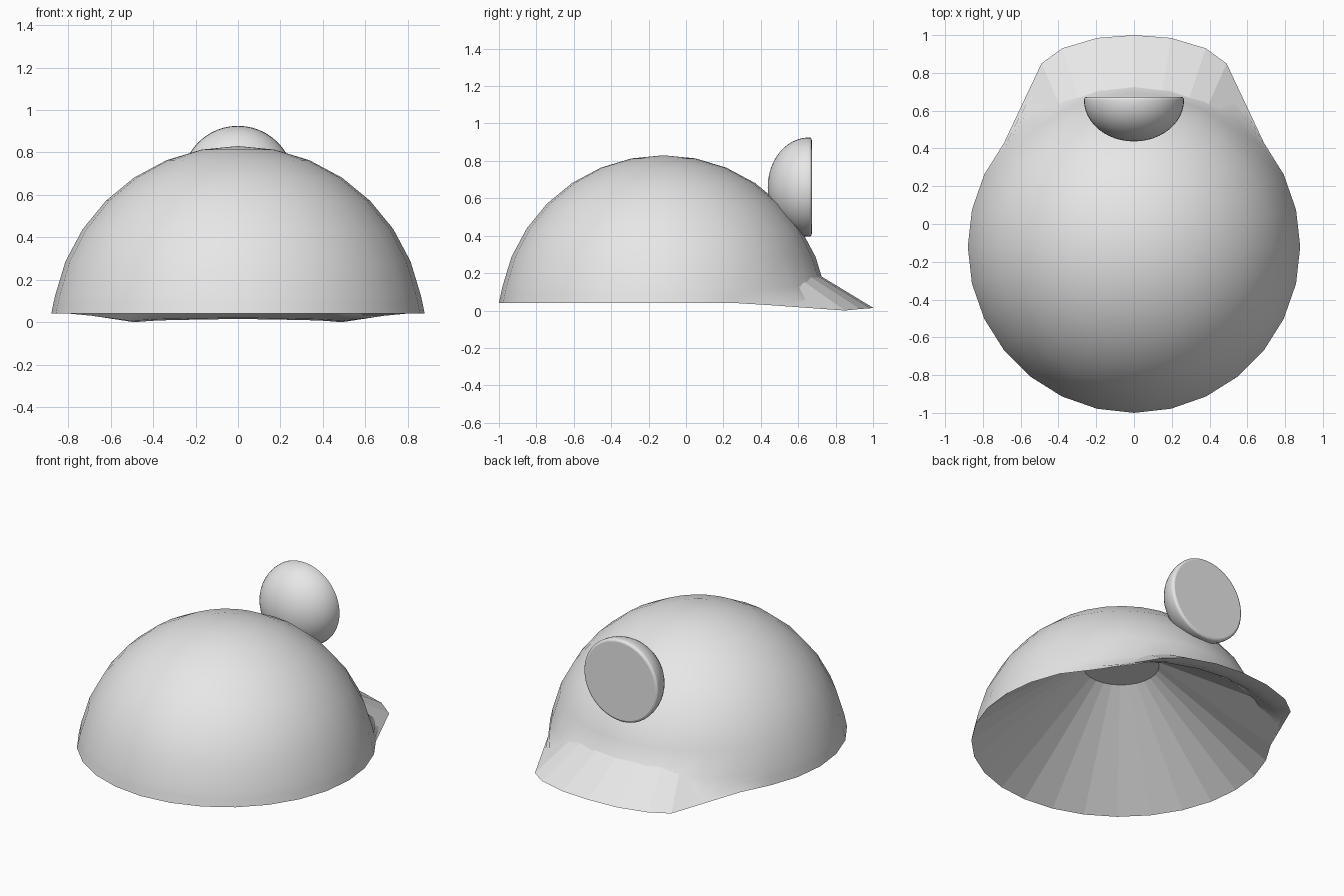
import bpy, bmesh
from math import sin, cos, pi, radians
from mathutils import Vector

if "Cube" in bpy.data.objects:
    bpy.data.objects.remove(bpy.data.objects["Cube"])

grey = bpy.data.materials.new("plain_grey")
grey.use_nodes = True
grey.diffuse_color = (0.8, 0.8, 0.8, 1)
grey.node_tree.nodes["Principled BSDF"].inputs["Base Color"].default_value = (0.8, 0.8, 0.8, 1)


def skin(name, pole, rings, is_flat):
    """Skin rings of points, from a pole point to a flat cap on the last ring."""
    bm = bmesh.new()
    tip = bm.verts.new(pole)
    rows = [[bm.verts.new(p) for p in ring] for ring in rings]
    n = len(rows[0])
    for i in range(n):
        k = (i + 1) % n
        bm.faces.new((tip, rows[0][i], rows[0][k]))
        for a, b in zip(rows, rows[1:]):
            bm.faces.new((a[i], b[i], b[k], a[k]))
    bm.faces.new(rows[-1])
    bmesh.ops.recalc_face_normals(bm, faces=bm.faces)
    mesh = bpy.data.meshes.new(name)
    bm.to_mesh(mesh)
    bm.free()
    ob = bpy.data.objects.new(name, mesh)
    bpy.context.collection.objects.link(ob)
    mesh.materials.append(grey)
    bpy.ops.object.select_all(action='DESELECT')
    ob.select_set(True)
    bpy.context.view_layer.objects.active = ob
    bpy.ops.object.shade_smooth_by_angle(angle=radians(60))
    for p in mesh.polygons:
        if is_flat(p):
            p.use_smooth = False
    return ob


# Helmet shell: half sphere whose rim is pulled out into a brim at the back
SEG, R = 28, 0.88
CENTRE = Vector((0, -0.12, -0.05))
brim = [(0, 1.0, 0.015), (0.195, 0.985, 0.012), (0.38, 0.93, 0.008),
        (0.49, 0.85, 0.0), (0.688, 0.43, 0.03)]


def ring(r, z):
    """Horizontal ring, its first point at the back."""
    return [Vector((r * sin(2 * pi * i / SEG), CENTRE.y + r * cos(2 * pi * i / SEG), z))
            for i in range(SEG)]


shell = [ring(R * sin(pi * k / 16), CENTRE.z + R * cos(pi * k / 16)) for k in range(1, 8)]
rim = ring(R, 0.04)
for i, p in enumerate(brim):
    rim[i] = Vector(p)
    rim[-i] = Vector((-p[0], p[1], p[2]))


def between(out, drop):
    """Ring between shell and rim; the brim part sags into a hollow curve."""
    result = []
    for i, (a, b) in enumerate(zip(shell[6], rim)):
        p = a.lerp(b, out)
        if min(i, SEG - i) < 4:
            p.z = a.z + (b.z - a.z) * drop
        result.append(p)
    return result


rings = shell + [between(0.38, 0.66), between(0.7, 0.95), rim, ring(0.225, 0.557)]

# Underside: faceted cone up to a small flat ceiling
cone_start = SEG * 10
skin("helmet_shell", CENTRE + Vector((0, 0, R)), rings,
     lambda p: len(p.vertices) > 4 or max(p.vertices) > cone_start)

# Lamp: round bowl with a softly rounded edge and a flat lens
LAMP_Z, LAMP_R, DEPTH, LENS_SEG = 0.66, 0.265, 0.22, 48
profile = [(LAMP_R * sin(pi * k / 24), 0.657 - DEPTH * cos(pi * k / 24)) for k in range(1, 13)]
profile += [(0.264, 0.664), (0.259, 0.67), (0.25, 0.673)]
lamp = [[(r * cos(2 * pi * i / LENS_SEG), y, LAMP_Z + r * sin(2 * pi * i / LENS_SEG))
         for i in range(LENS_SEG)] for r, y in profile]
skin("lamp", (0, 0.657 - DEPTH, LAMP_Z), lamp, lambda p: len(p.vertices) > 4)
